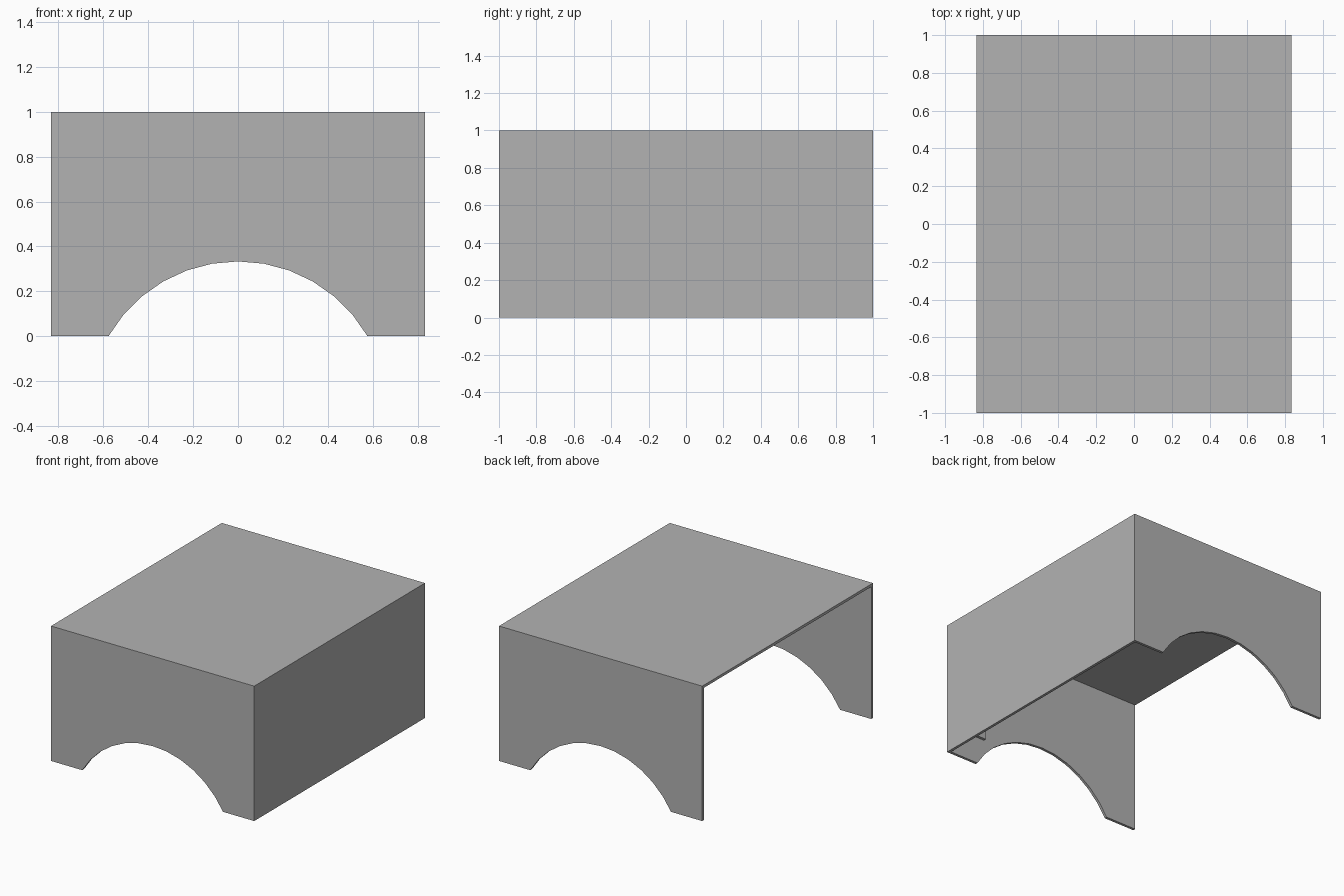
import bpy, bmesh
from math import radians, sin, cos
from mathutils import Vector

if "Cube" in bpy.data.objects:
    bpy.data.objects.remove(bpy.data.objects["Cube"], do_unlink=True)

HALF_X, HALF_Y, HEIGHT, T = 0.833, 1.0, 1.0, 0.02
ARCH_R = 2 / 3

grey = bpy.data.materials.new("light_grey")
grey.use_nodes = True
grey.diffuse_color = (0.448, 0.448, 0.448, 1)
grey.node_tree.nodes["Principled BSDF"].inputs["Base Color"].default_value = grey.diffuse_color


def finish(name, bm):
    bmesh.ops.recalc_face_normals(bm, faces=bm.faces)
    mesh = bpy.data.meshes.new(name)
    bm.to_mesh(mesh)
    bm.free()
    mesh.materials.append(grey)
    obj = bpy.data.objects.new(name, mesh)
    bpy.context.collection.objects.link(obj)
    return obj


def box(name, low, high):
    low, high = Vector(low), Vector(high)
    bm = bmesh.new()
    bmesh.ops.create_cube(bm, size=1)
    for v in bm.verts:
        v.co = (low + high) / 2 + v.co * (high - low)
    return finish(name, bm)


def arched_panel(name, y):
    # Rectangle with a segmental arch cut from its lower edge
    outline = [(-HALF_X, 0), (-HALF_X, HEIGHT), (HALF_X, HEIGHT), (HALF_X, 0)]
    for deg in range(60, -61, -10):
        a = radians(deg)
        outline.append((ARCH_R * sin(a), max(0, ARCH_R * (cos(a) - 0.5))))
    bm = bmesh.new()
    face = bm.faces.new([bm.verts.new((x, y, z)) for x, z in outline])
    ext = bmesh.ops.extrude_face_region(bm, geom=[face])
    moved = [g for g in ext["geom"] if isinstance(g, bmesh.types.BMVert)]
    bmesh.ops.translate(bm, verts=moved, vec=(0, T, 0))
    return finish(name, bm)


# Arched ends
arched_panel("front_panel", -HALF_Y)
arched_panel("back_panel", HALF_Y - T)

# Top and the one closed side, fitted between the ends
inner = HALF_Y - T
box("top_panel", (-HALF_X, -inner, HEIGHT - T), (HALF_X, inner, HEIGHT))
box("left_side_panel", (HALF_X - T, -inner, 0), (HALF_X, inner, HEIGHT - T))

# Small block on the inside of the front panel
box("inner_block", (0.52, -inner, 0.2), (0.6, -inner + 0.02, 0.28))
